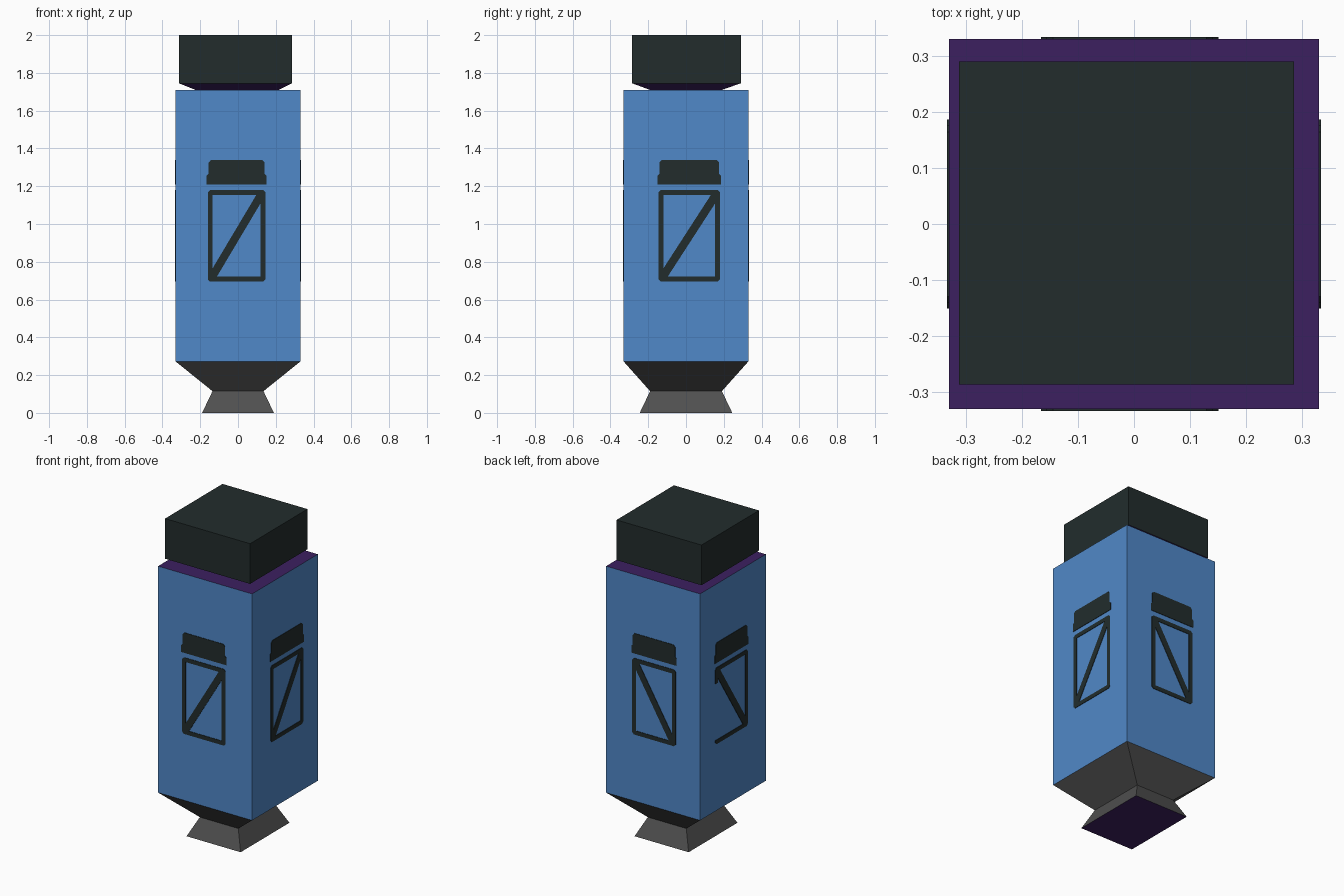
import bpy, bmesh
from mathutils import Vector

if "Cube" in bpy.data.objects:
    bpy.data.objects.remove(bpy.data.objects["Cube"])


def material(name, hex_code):
    def lin(c):
        c /= 255
        return c / 12.92 if c <= 0.04045 else ((c + 0.055) / 1.055) ** 2.4
    m = bpy.data.materials.new(name)
    m.diffuse_color = [lin(int(hex_code[i:i + 2], 16)) for i in (0, 2, 4)] + [1]
    m.use_nodes = True
    m.node_tree.nodes["Principled BSDF"].inputs["Base Color"].default_value = m.diffuse_color
    return m


BLUE = material("blue", "5088C8")
DARK = material("dark_slate", "222C2C")
GREY = material("grey", "505050")
PURPLE = material("purple", "3C2060")


def finish(name, bm, mats, rule=None):
    bmesh.ops.recalc_face_normals(bm, faces=bm.faces)
    if rule:
        for f in bm.faces:
            f.material_index = rule(f.normal)
    me = bpy.data.meshes.new(name)
    bm.to_mesh(me)
    bm.free()
    for m in mats:
        me.materials.append(m)
    ob = bpy.data.objects.new(name, me)
    bpy.context.collection.objects.link(ob)
    return ob


def prism(bm, bottom, top):
    """Closed solid between two matching loops of points."""
    a = [bm.verts.new(p) for p in bottom]
    b = [bm.verts.new(p) for p in top]
    n = len(a)
    bm.faces.new(a[::-1])
    bm.faces.new(b)
    for i in range(n):
        j = (i + 1) % n
        bm.faces.new((a[i], a[j], b[j], b[i]))


def rect(x0, x1, y0, y1, z):
    return [(x0, y0, z), (x1, y0, z), (x1, y1, z), (x0, y1, z)]


def block(name, bottom, top, mats, rule=None):
    bm = bmesh.new()
    prism(bm, bottom, top)
    return finish(name, bm, mats, rule)


# Foot, taper and body
H = 0.33
block("foot", rect(-.19, .19, -.245, .245, 0), rect(-.135, .135, -.19, .19, .115),
      [GREY, PURPLE], lambda n: int(n.z < -0.9))
block("lower_taper", rect(-.135, .135, -.19, .19, .115), rect(-H, H, -H, H, .272), [GREY])
block("body", rect(-H, H, -H, H, .272), rect(-H, H, -H, H, 1.71),
      [BLUE, PURPLE], lambda n: int(n.z > 0.9))

# Neck under the cap, and the cap
CAP = (-.312, .285, -.286, .29)
block("neck", rect(-.225, .215, -.19, .19, 1.71), rect(*CAP, 1.745), [PURPLE])
block("cap", rect(*CAP, 1.745), rect(*CAP, 2.0), [DARK])


# Painted bottle sign on each side
def sign(name, place, u0, u1, broken=False):
    bm = bmesh.new()

    def plate(points):
        prism(bm, [place(u, z, 0) for u, z in points],
              [place(u, z, .003) for u, z in points])

    def bar(a, b, c, d):
        plate([(a, c), (b, c), (b, d), (a, d)])

    z0, z1, t, c = .695, 1.18, .026, .012
    # lid with a wider lower rim
    plate([(u0 - .006, 1.21), (u1 + .006, 1.21), (u1 + .006, 1.255), (u1 - .004, 1.265),
           (u1 - .004, 1.325), (u1 - .016, 1.338), (u0 + .016, 1.338), (u0 + .004, 1.325),
           (u0 + .004, 1.265), (u0 - .006, 1.255)])
    # frame with clipped corners
    plate([(u0, z0 + t), (u0, z0 + c), (u0 + c, z0), (u1 - c, z0), (u1, z0 + c), (u1, z0 + t)])
    plate([(u0, z1 - t), (u1, z1 - t), (u1, z1 - c), (u1 - c, z1), (u0 + c, z1), (u0, z1 - c)])
    bar(u0, u0 + t, z0 + t, z1 - t)
    bar(u1 - t, u1, 1.08 if broken else z0 + t, z1 - t)
    # diagonal stroke
    a, b, p, q = u0 + t, u1 - t, z0 + t, z1 - t
    plate([(a, p), (a + .022, p), (b, q - .045), (b, q), (b - .022, q), (a, p + .045)])
    finish(name, bm, [DARK])


for s, front_back, left_right in ((-1, "front", "left"), (1, "back", "right")):
    sign(front_back + "_sign", lambda u, z, d: Vector((u, s * (H + d), z)), -.16, .145)
    sign(left_right + "_sign", lambda u, z, d: Vector((s * (H + d), u, z)), -.145, .18, s < 0)
